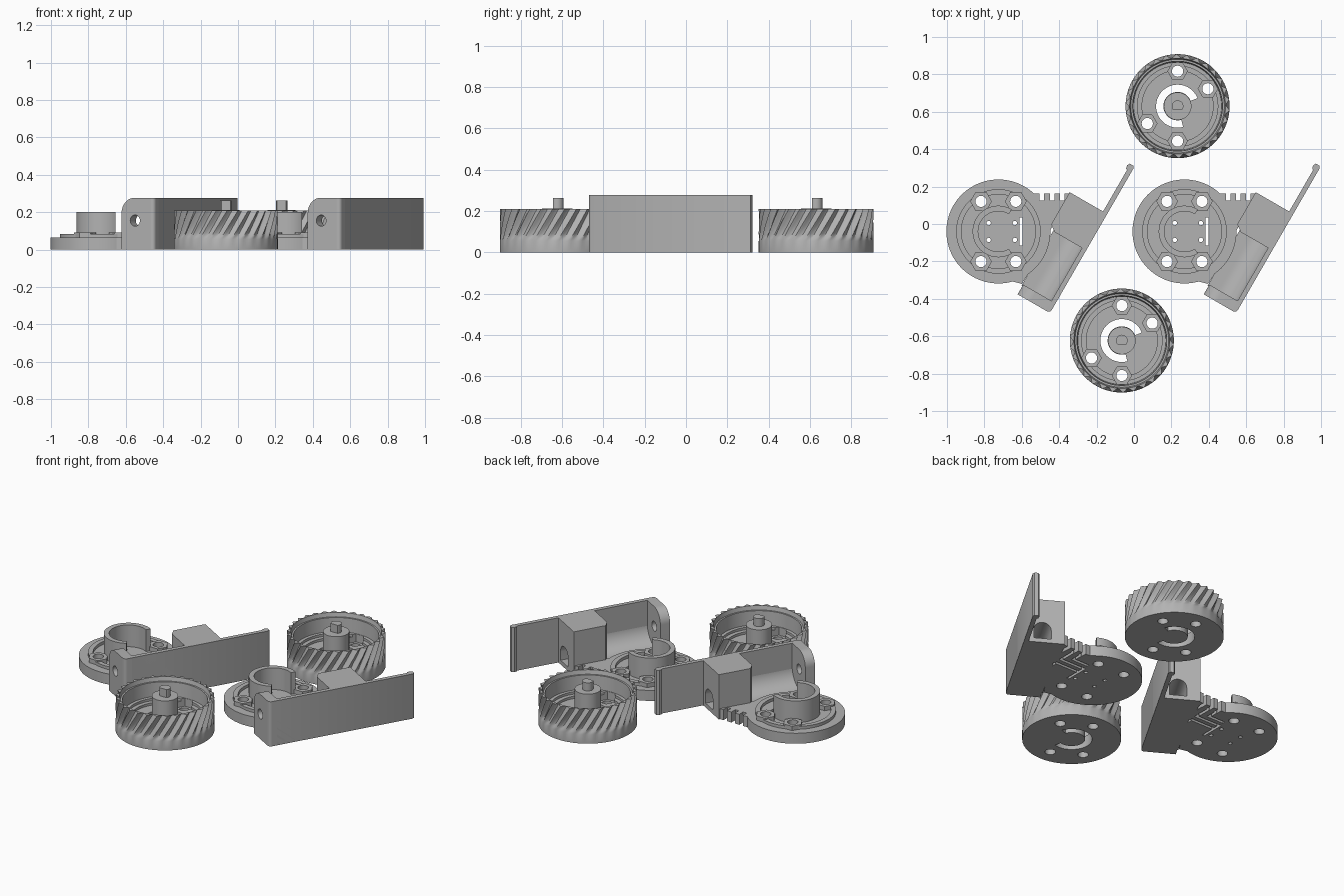
import bpy, bmesh, math
from math import pi, sin, cos, radians
from mathutils import Matrix, Vector

if "Cube" in bpy.data.objects:
    bpy.data.objects.remove(bpy.data.objects["Cube"])

grey = bpy.data.materials.new("plain_grey")
grey.diffuse_color = (0.45, 0.45, 0.45, 1)
grey.use_nodes = True
grey.node_tree.nodes["Principled BSDF"].inputs["Base Color"].default_value = grey.diffuse_color


def finish(name, bm):
    bmesh.ops.recalc_face_normals(bm, faces=bm.faces)
    me = bpy.data.meshes.new(name)
    bm.to_mesh(me)
    bm.free()
    me.materials.append(grey)
    ob = bpy.data.objects.new(name, me)
    bpy.context.collection.objects.link(ob)
    return ob


def prism(name, pts, z0, z1, m=Matrix()):
    """Extrude a closed outline from z0 to z1, then place it with m."""
    bm = bmesh.new()
    lo, hi = [[bm.verts.new(m @ Vector((x, y, z))) for x, y in pts] for z in (z0, z1)]
    bm.faces.new(lo)
    bm.faces.new(hi)
    for i in range(len(pts)):
        j = (i + 1) % len(pts)
        bm.faces.new((lo[i], lo[j], hi[j], hi[i]))
    return finish(name, bm)


def arc(cx, cy, r, a0, a1, n):
    return [(cx + r * cos(radians(a0 + (a1 - a0) * i / n)),
             cy + r * sin(radians(a0 + (a1 - a0) * i / n))) for i in range(n + 1)]


def disc(cx, cy, r, n=32):
    return arc(cx, cy, r, 0, 360, n)[:-1]


def sector(cx, cy, r0, r1, a0, a1, n=32):
    return arc(cx, cy, r1, a0, a1, n) + arc(cx, cy, r0, a1, a0, n)


def rect(x0, x1, y0, y1):
    return [(x0, y0), (x1, y0), (x1, y1), (x0, y1)]


def lathe(name, rings, n, at=(0, 0)):
    """Closed loop of rings; each is (radius function of angle, z, twist)."""
    bm = bmesh.new()
    rows = []
    for rad, z, tw in rings:
        row = []
        for i in range(n):
            a = 2 * pi * i / n
            r = rad(a) if callable(rad) else rad
            row.append(bm.verts.new((at[0] + r * cos(a + tw), at[1] + r * sin(a + tw), z)))
        rows.append(row)
    for k in range(len(rows)):
        p, q = rows[k], rows[(k + 1) % len(rows)]
        for i in range(n):
            j = (i + 1) % n
            bm.faces.new((p[i], p[j], q[j], q[i]))
    return finish(name, bm)


def boolean(ob, others, op='DIFFERENCE'):
    for c in others:
        mod = ob.modifiers.new("cut", 'BOOLEAN')
        mod.operation, mod.object, mod.solver = op, c, 'EXACT'
        bpy.context.view_layer.objects.active = ob
        bpy.ops.object.modifier_apply(modifier=mod.name)
        bpy.data.objects.remove(c)


# ---------- wheel ----------
R, TEETH, STEPS = 0.278, 30, 6


def tread(depth):
    return lambda a: R - depth * (0.5 - 0.5 * cos(a * TEETH)) ** 0.8


levels = [(0.055, 0), (0.07, 0.008), (0.09, 0.016), (0.13, 0.02), (0.17, 0.02), (0.21, 0.02)]
rings = [(0.06, 0, 0), (R, 0, 0)]
rings += [(tread(d), z, (z - 0.055) * 2.2) for z, d in levels]
tw = 0.155 * 2.2
rings += [(r, z, tw) for r, z in ((0.256, 0.21), (0.25, 0.185), (0.24, 0.185), (0.235, 0.10),
                                  (0.215, 0.10), (0.215, 0.085), (0.19, 0.085), (0.19, 0.07),
                                  (0.06, 0.07))]
wheel = lathe("wheel", rings, TEETH * STEPS)
bolts = [(0, 0.187), (0, -0.187), (0.162, 0.093), (-0.162, -0.093)]
cutters = [prism("slot", sector(0, 0, 0.076, 0.115, 22, 285), -0.1, 0.3)]
for x, y in bolts:
    cutters.append(prism("hex", disc(x, y, 0.052, 6), 0.05, 0.12))
    cutters.append(prism("bolt", disc(x, y, 0.03, 20), -0.1, 0.3))
boolean(wheel, cutters)
hub = prism("wheel_hub", disc(0, 0, 0.074, 40), 0.0, 0.212)
# D-shaped axle pin
pin = prism("axle_pin", arc(0, 0, 0.031, -40, 220, 24), 0.20, 0.262)
wheel_parts = [wheel, hub, pin]

# ---------- chassis base ----------
CX, CY = -0.725, -0.04
base = prism("base_disc", disc(CX, CY, R, 96), 0, 0.065)
web = prism("base_web", [(-0.725, 0.0), (-0.54, 0.163), (-0.34, 0.163), (-0.43, 0.0),
                         (-0.56, -0.26), (-0.60, -0.32), (-0.68, -0.30)], 0, 0.065)
boolean(base, [web], 'UNION')
ring = prism("raised_ring", disc(CX, CY, 0.226, 80), 0.05, 0.083)
boolean(ring, [prism("c", disc(CX, CY, 0.198, 80), 0, 0.2)])
cuts = []
pads = []
for sx in (-1, 1):
    for sy in (-1, 1):
        x, y = CX + sx * 0.093, CY + sy * 0.161
        pad = prism("nut_pad", disc(x, y, 0.058, 6), 0.05, 0.092)
        boolean(pad, [prism("c", disc(x, y, 0.03, 20), -0.1, 0.3)])
        boolean(ring, [prism("c", disc(x, y, 0.05, 6), -0.1, 0.3)])
        pads.append(pad)
        cuts.append(prism("c", disc(x, y, 0.03, 20), -0.1, 0.3))
        cuts.append(prism("c", disc(CX + 0.018 + sx * 0.07, CY + sy * 0.045, 0.012, 12), -0.1, 0.3))
cuts.append(prism("c", rect(CX + 0.113, CX + 0.129, CY - 0.075, CY + 0.075), -0.1, 0.3))
# comb notches with wire channels on the underside
for i, x in enumerate((-0.492, -0.438, -0.384)):
    cuts.append(prism("c", rect(x - 0.012, x + 0.012, 0.125, 0.2), -0.1, 0.3))
    y = 0.07 - 0.045 * i
    cuts.append(prism("c", rect(x - 0.009, x + 0.009, y, 0.15), -0.1, 0.025))
    cuts.append(prism("c", rect(-0.60, x + 0.009, y - 0.009, y + 0.009), -0.1, 0.025))
boolean(base, cuts)
# open sleeve around the centre
sleeve = prism("centre_sleeve", sector(CX, CY, 0.108, 0.138, 59, 301, 48), 0.05, 0.2)

# ---------- slanted motor bracket: u along the wall, v inwards ----------
U, V = Vector((0.5, 0.866, 0)), Vector((-0.866, 0.5, 0))
P0 = Vector((-0.449, -0.476, 0))
along = Matrix(((V.x, 0, U.x, P0.x), (V.y, 0, U.y, P0.y), (0, 1, 0, 0), (0, 0, 0, 1)))
flat = Matrix(((U.x, V.x, 0, P0.x), (U.y, V.y, 0, P0.y), (0, 0, 1, 0), (0, 0, 0, 1)))
H = 0.277
wall = prism("side_wall", arc(0.02, 0.02, 0.02, 180, 270, 6) +
             [(0.89, 0), (0.905, 0.008), (0.905, 0.03), (0.89, 0.038), (0.872, 0.034),
              (0.868, 0.026), (0.0, 0.026)], 0, H, flat)
end_plate = prism("end_plate", [(0.02, 0), (0.2, 0)] + arc(0.12, H - 0.08, 0.08, 0, 90, 12)
                  + [(0.02, H)], 0, 0.06, along)
cradle = prism("motor_cradle", [(0, 0), (0.205, 0), (0.205, 0.025)]
               + arc(0.139, 0.14, 0.115, 270, 180, 16) + [(0.024, H), (0, H)], 0.05, 0.40, along)
boolean(end_plate, [prism("c", disc(0.117, 0.155, 0.03, 24), -0.1, 0.2, along)])
block = prism("motor_block", [(0.387, 0.005), (0.612, 0.005), (0.612, 0.232), (0.414, 0.232),
                              (0.387, 0.194)], 0, H, flat)
boolean(block, [prism("c", rect(0.055, 0.155, 0.026, 0.07) [:2] + arc(0.105, 0.08, 0.05, 0, 180, 16),
                      0.3, 0.7, along)])
chassis_parts = [base, ring, sleeve, wall, end_plate, cradle, block] + pads


# ---------- smooth shading and placing both pairs ----------
def place_pair(parts, first, second):
    for ob in parts:
        bpy.ops.object.select_all(action='DESELECT')
        ob.select_set(True)
        bpy.context.view_layer.objects.active = ob
        bpy.ops.object.shade_smooth_by_angle(angle=radians(30))
        twin = ob.copy()
        bpy.context.collection.objects.link(twin)
        ob.location, twin.location = first, second


place_pair(wheel_parts, (0.233, 0.63, 0), (-0.065, -0.623, 0))
place_pair(chassis_parts, (0, 0, 0), (0.995, 0, 0))
